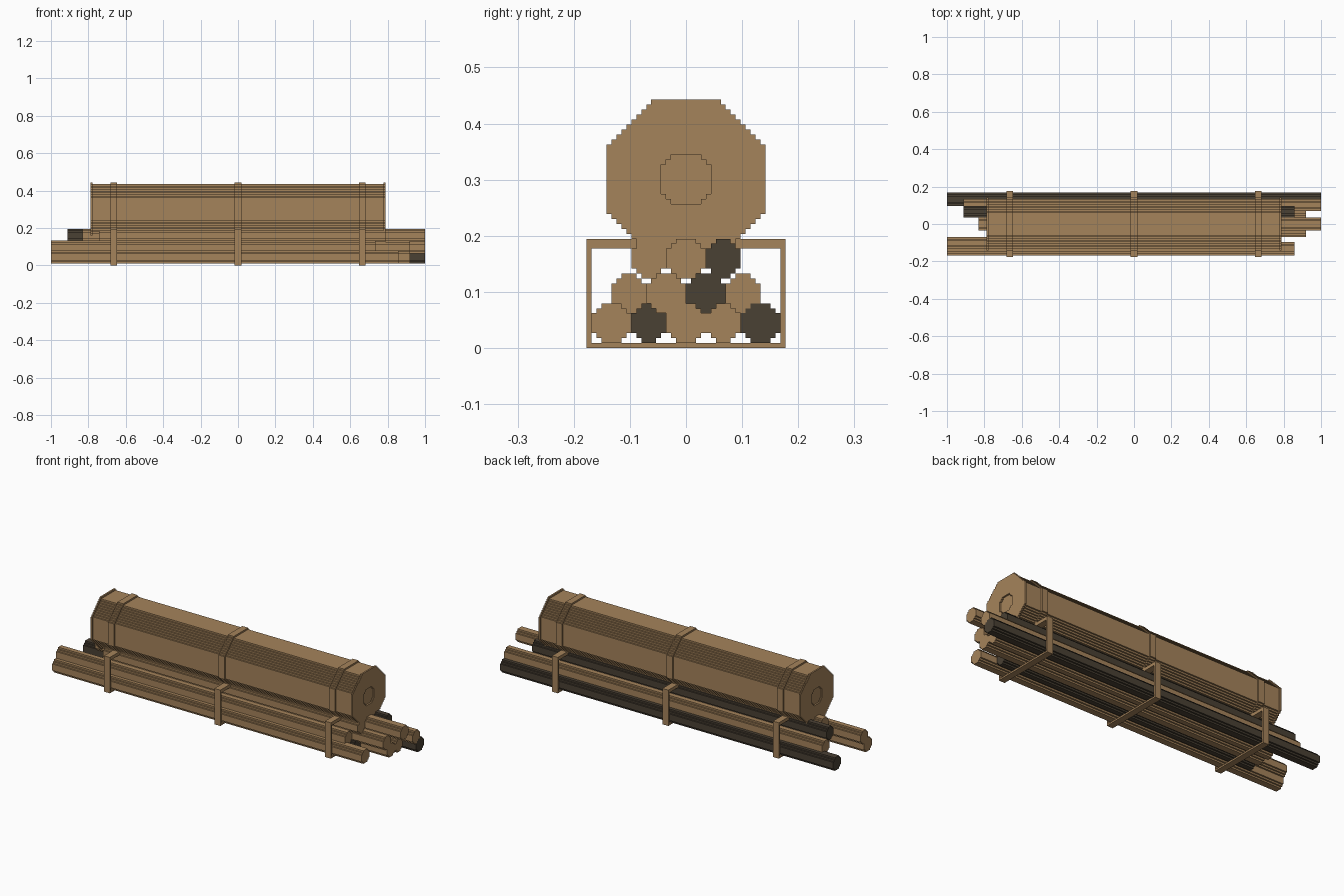
import bpy
import bmesh

cube = bpy.data.objects.get("Cube")
if cube:
    bpy.data.objects.remove(cube)

U = 2 / 226  # one grid unit


def material(name, rgb):
    mat = bpy.data.materials.new(name)
    mat.use_nodes = True
    mat.diffuse_color = (*rgb, 1)
    mat.node_tree.nodes["Principled BSDF"].inputs["Base Color"].default_value = (*rgb, 1)
    return mat


TAN = material("tan_wood", (0.376, 0.227, 0.104))
DARK = material("dark_wood", (0.068, 0.052, 0.034))


def stepped_loop(y0, y1, z0, z1, cut):
    """Rectangle outline whose corners are cut off in single-unit steps."""
    cy, cz = (y0 + y1) / 2, (z0 + z1) / 2
    a, b = (y1 - y0) / 2, (z1 - z0) / 2
    corner = [(a, b - cut)]
    for i in range(cut):
        corner += [(a - i - 1, b - cut + i), (a - i - 1, b - cut + i + 1)]
    loop = []
    for sy, sz in ((1, 1), (-1, 1), (-1, -1), (1, -1)):
        pts = [(cy + sy * p, cz + sz * q) for p, q in corner]
        loop += pts if sy == sz else pts[::-1]
    return loop


def prism(name, x0, x1, outline, mat=TAN, hole=None):
    """Extrude an outline, with an optional hole, along x."""
    bm = bmesh.new()

    def ring(loop):
        return [bm.verts.new((x0 * U, y * U, z * U)) for y, z in loop]

    if hole:
        edges = []
        for loop in (outline, hole):
            verts = ring(loop)
            edges += [bm.edges.new((v, verts[i - 1])) for i, v in enumerate(verts)]
        bmesh.ops.triangle_fill(bm, edges=edges, use_beauty=True, normal=(1, 0, 0))
    else:
        bm.faces.new(ring(outline))
    out = bmesh.ops.extrude_face_region(bm, geom=bm.faces[:], use_keep_orig=True)
    moved = [g for g in out["geom"] if isinstance(g, bmesh.types.BMVert)]
    bmesh.ops.translate(bm, verts=moved, vec=((x1 - x0) * U, 0, 0))
    bmesh.ops.recalc_face_normals(bm, faces=bm.faces[:])
    mesh = bpy.data.meshes.new(name)
    bm.to_mesh(mesh)
    bm.free()
    mesh.materials.append(mat)
    bpy.context.collection.objects.link(bpy.data.objects.new(name, mesh))


# Large octagonal trunk with a rim plate at each end
prism("trunk", -88, 88, stepped_loop(-15, 15, 19, 49, 8))
octagon = stepped_loop(-16, 16, 18, 50, 9)
core = stepped_loop(-5, 5, 29, 39, 2)
for side, x in (("left", 88), ("right", -89)):
    prism(side + "_end_rim", x, x + 1, octagon, hole=core)

# Straps round the trunk and the rectangular frames below
for side, x in (("right", -75), ("middle", 0), ("left", 75)):
    prism(side + "_strap", x - 2, x + 2, octagon)
    prism(side + "_frame", x - 2, x + 2, stepped_loop(-20, 20, 0, 22, 0),
          hole=stepped_loop(-19, 19, 1, 20, 0))

# Stacked poles: y range, x range, colour, for each row from the bottom
rows = {
    1: [(-19, -11, -113, 97, TAN), (-11, -4, -88, 86, DARK), (-4, 4, -88, 104, TAN),
        (4, 11, -88, 104, TAN), (11, 19, -113, 113, DARK)],
    7: [(-15, -8, -113, 83, TAN), (-8, 0, -87, 104, TAN), (0, 8, -88, 97, DARK),
        (8, 15, -103, 113, TAN)],
    14: [(-11, -4, -84, 89, TAN), (-4, 4, -94, 113, TAN), (4, 11, -103, 97, DARK)],
}
for z, poles in rows.items():
    for i, (y0, y1, x0, x1, mat) in enumerate(poles):
        prism(f"pole_height_{z}_{i}", x0, x1, stepped_loop(y0, y1, z, z + 8, 2), mat)
